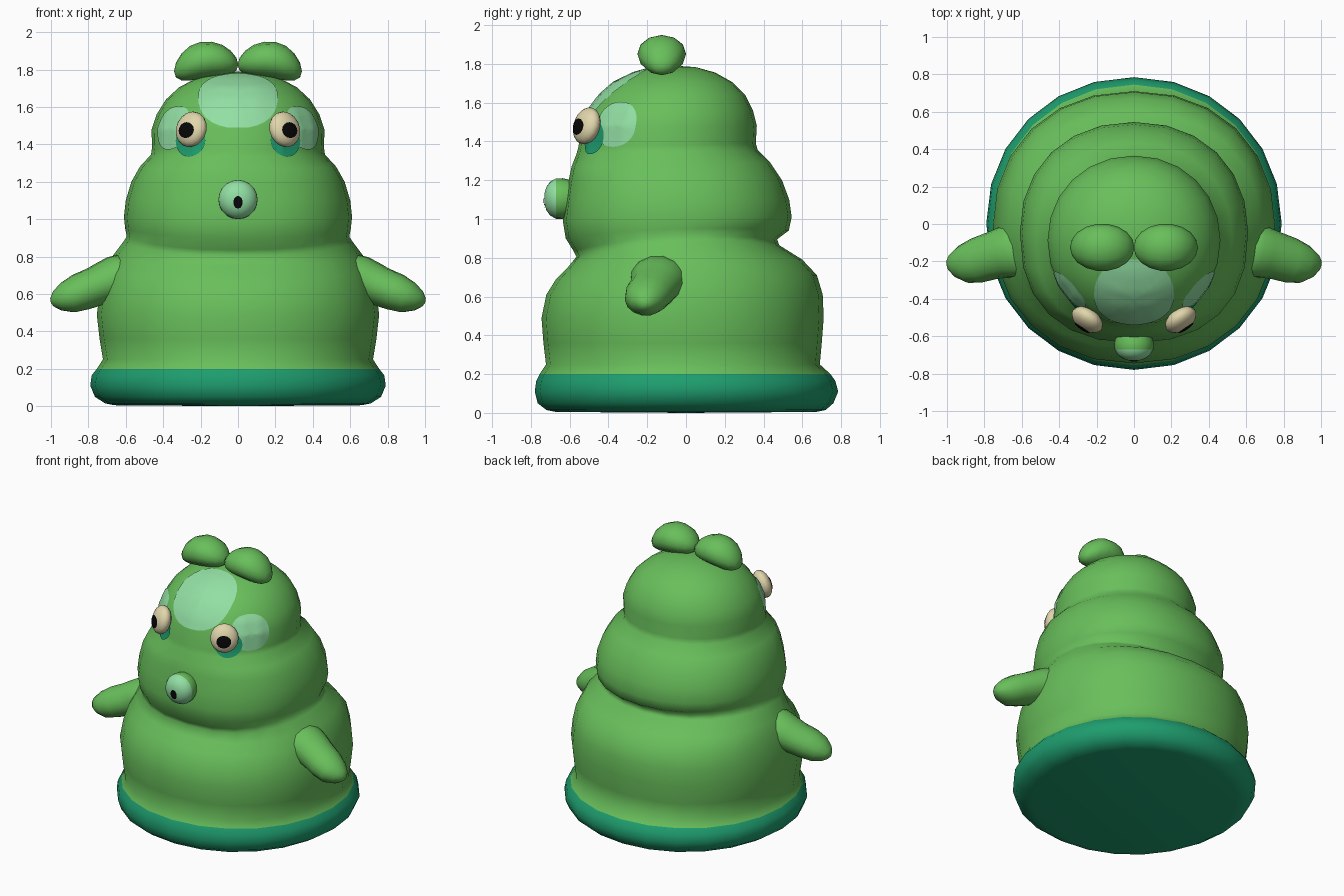
import bpy, math
from mathutils import Vector, Matrix
from mathutils.bvhtree import BVHTree

if "Cube" in bpy.data.objects:
    bpy.data.objects.remove(bpy.data.objects["Cube"])


def material(name, rgb):
    m = bpy.data.materials.new(name)
    m.diffuse_color = (*rgb, 1)
    m.use_nodes = True
    m.node_tree.nodes["Principled BSDF"].inputs["Base Color"].default_value = m.diffuse_color
    return m


GREEN = material("leaf green", (0.14, 0.52, 0.105))
TEAL = material("dark teal", (0.013, 0.34, 0.158))
MINT = material("pale mint", (0.29, 0.74, 0.37))
CREAM = material("cream", (0.75, 0.67, 0.41))
BLACK = material("black", (0.002, 0.002, 0.002))


def make(name, verts, faces, mats, rule=None):
    """Smooth mesh object; rule(face centre) gives the material index."""
    me = bpy.data.meshes.new(name)
    me.from_pydata([tuple(v) for v in verts], [], faces)
    for m in mats:
        me.materials.append(m)
    for p in me.polygons:
        p.use_smooth = True
        if rule:
            p.material_index = rule(p.center)
    ob = bpy.data.objects.new(name, me)
    bpy.context.collection.objects.link(ob)
    return ob


def loft(name, rings, start, end, mats, rule=None):
    """Skin equal-sized rings and close both ends with a pole."""
    n = len(rings[0])
    verts = [v for r in rings for v in r] + [start, end]
    a, b, last = len(verts) - 2, len(verts) - 1, (len(rings) - 1) * n
    faces = []
    for i in range(n):
        j = (i + 1) % n
        faces.append((a, j, i))
        faces.append((b, last + i, last + j))
        for k in range(len(rings) - 1):
            faces.append((k * n + i, k * n + j, (k + 1) * n + j, (k + 1) * n + i))
    return make(name, verts, faces, mats, rule)


def tree(ob):
    me = ob.data
    return BVHTree.FromPolygons([v.co.copy() for v in me.vertices],
                                [tuple(p.vertices) for p in me.polygons])


def sup(x, power):
    """Superellipse coordinate from a sine or cosine."""
    return math.copysign(abs(x) ** (2 / power), x)


def decal(name, bvh, centre, normal, a, b, mat, power=2.0, lift=0.006, rings=6, segs=28):
    """Thin rounded patch that hugs the surface below it."""
    c, n = Vector(centre), Vector(normal).normalized()
    u = Vector((0, 0, 1)).cross(n).normalized()
    v = n.cross(u)

    def drop(s, t):
        p = c + u * s + v * t
        hit = bvh.ray_cast(p + n * 0.5, -n)[0]
        return (hit or p) + n * lift

    verts = [drop(0, 0)]
    for k in range(1, rings + 1):
        for i in range(segs):
            t = 2 * math.pi * i / segs
            verts.append(drop(a * k / rings * sup(math.cos(t), power),
                              b * k / rings * sup(math.sin(t), power)))
    faces = []
    for i in range(segs):
        j = (i + 1) % segs
        faces.append((0, 1 + i, 1 + j))
        for k in range(rings - 1):
            p, q = 1 + k * segs, 1 + (k + 1) * segs
            faces.append((p + i, q + i, q + j, p + j))
    return make(name, verts, faces, [mat])


def sphere(segs, rows):
    """Unit sphere rings around the x axis."""
    out = []
    for k in range(1, rows):
        t = math.pi * k / rows
        out.append([Vector((-math.cos(t), math.sin(t) * math.cos(s), math.sin(t) * math.sin(s)))
                    for s in (2 * math.pi * i / segs for i in range(segs))])
    return out


# Body: stacked rolls as (height, front droop, half width, front y, back y)
PROFILE = [
    (0.005, 0.0, 0.66, -0.67, 0.67), (0.015, 0.0, 0.71, -0.72, 0.72),
    (0.05, 0.0, 0.765, -0.765, 0.76), (0.11, 0.0, 0.79, -0.78, 0.785),
    (0.165, 0.0, 0.782, -0.772, 0.77), (0.20, 0.0, 0.755, -0.755, 0.745),
    (0.25, 0.0, 0.722, -0.722, 0.69), (0.36, 0.0, 0.74, -0.735, 0.70),
    (0.49, 0.0, 0.755, -0.745, 0.71), (0.61, 0.0, 0.738, -0.72, 0.705),
    (0.70, 0.01, 0.715, -0.67, 0.675), (0.77, 0.02, 0.675, -0.61, 0.60),
    (0.835, 0.03, 0.615, -0.565, 0.48), (0.865, 0.03, 0.595, -0.58, 0.47),
    (0.92, 0.02, 0.603, -0.62, 0.53), (1.00, 0.01, 0.61, -0.635, 0.545),
    (1.10, 0.0, 0.60, -0.62, 0.532), (1.20, 0.0, 0.57, -0.605, 0.495),
    (1.28, 0.01, 0.525, -0.59, 0.435), (1.345, 0.01, 0.465, -0.565, 0.37),
    (1.38, 0.01, 0.46, -0.555, 0.36), (1.48, 0.0, 0.462, -0.54, 0.365),
    (1.56, 0.0, 0.435, -0.505, 0.345), (1.64, 0.0, 0.385, -0.445, 0.305),
    (1.705, 0.0, 0.315, -0.37, 0.24), (1.755, 0.0, 0.22, -0.265, 0.15),
    (1.783, 0.0, 0.11, -0.16, 0.05)]
SIDES = 24
body_rings = []
for z, droop, rx, yf, yb in PROFILE:
    yc, ry = (yf + yb) / 2, (yb - yf) / 2
    saddle = 0.045 * max(0, 1 - abs(z - 0.85) / 0.2)    # fold rises at the sides
    ring = []
    for i in range(SIDES):
        t = 2 * math.pi * i / SIDES
        c, s = math.cos(t), math.sin(t)
        # Cheeks of the middle roll are fuller at the front
        power = 2.35 if 0.8 < z < 1.3 and s < 0 else 2.15 if 0.2 < z < 1.3 else 2.06
        ring.append(Vector((rx * sup(c, power), yc + ry * sup(s, power),
                            z + droop * s + saddle * c * c)))
    body_rings.append(ring)
body = loft("body", body_rings, (0, 0, 0), (0, -0.055, 1.79), [GREEN, TEAL],
            lambda c: 1 if c.z < 0.2 else 0)
body_tree = tree(body)

# Forehead patch
decal("forehead_patch", body_tree, (0, -0.378, 1.65), (0, -0.65, 0.76), 0.214, 0.228, MINT, 2.25)

# Mouth: stubby rounded snout with a pale front
mouth_rings = [[Vector((r * math.cos(t), y, 1.105 + r * math.sin(t)))
                for t in (2 * math.pi * i / 20 for i in range(20))]
               for y, r in ((-0.54, 0.075), (-0.60, 0.097), (-0.635, 0.105), (-0.67, 0.104),
                            (-0.70, 0.088), (-0.72, 0.06), (-0.729, 0.03))]
mouth = loft("mouth", mouth_rings, (0, -0.53, 1.105), (0, -0.731, 1.105), [GREEN, MINT],
             lambda c: 1 if c.y < -0.67 else 0)
decal("mouth_opening", tree(mouth), (0, -0.7, 1.09), (0, -1, 0), 0.025, 0.034, BLACK,
      lift=0.004, rings=3, segs=12)

# Arm path as (x, y, z, radius)
ARM = [(0.56, -0.13, 0.70, 0.14), (0.64, -0.145, 0.685, 0.135), (0.70, -0.155, 0.665, 0.124),
       (0.76, -0.17, 0.64, 0.115), (0.84, -0.195, 0.61, 0.11), (0.91, -0.215, 0.58, 0.094),
       (0.965, -0.222, 0.562, 0.06), (0.99, -0.222, 0.555, 0.03)]

for side, s in (("right", 1), ("left", -1)):
    # Cheek patch and shade under the eye
    decal(f"{side}_cheek_patch", body_tree, (s * 0.375, -0.38, 1.49), (s * 0.8, -0.6, 0.05),
          0.13, 0.118, MINT, 2.2)
    decal(f"{side}_eye_shade", body_tree, (s * 0.266, -0.5, 1.42), (s * 0.45, -1, 0),
          0.092, 0.086, TEAL, lift=0.008)

    # Eye: flattened ball turned outward and up
    n = Vector((s * 0.55, -0.8, 0.27)).normalized()
    u = Vector((0, 0, 1)).cross(n).normalized()
    rot = Matrix((n, u, n.cross(u))).transposed()
    c = Vector((s * 0.25, -0.512, 1.48))

    def place(p):
        return c + rot @ Vector((p.x * 0.055, p.y * 0.093, p.z * 0.098))

    eye = loft(f"{side}_eye", [[place(p) for p in r] for r in sphere(16, 10)],
               place(Vector((-1, 0, 0))), place(Vector((1, 0, 0))), [CREAM])
    decal(f"{side}_pupil", tree(eye), (s * 0.275, -0.55, 1.475), (s * 0.25, -1, 0.1),
          0.046, 0.043, BLACK, lift=0.004, rings=4, segs=16)

    # Head tuft: drooping bean
    def bend(p):
        x = 0.17 + 0.172 * p.x
        drop = 1.7 * max(0, x - 0.15) ** 2 + 1.2 * max(0, 0.15 - x) ** 2
        return Vector((s * x, -0.125 + 0.127 * p.y,
                       1.853 + (0.097 + 0.02 * max(0, p.x)) * p.z - drop))

    loft(f"{side}_tuft", [[bend(p) for p in r[::s]] for r in sphere(12, 9)],
         bend(Vector((-1, 0, 0))), bend(Vector((1, 0, 0))), [GREEN])

    # Arm: tapered flipper growing out of the shoulder
    d = Vector((0.85, -0.22, -0.4)).normalized()
    au = Vector((0, 0, 1)).cross(d).normalized()
    av = d.cross(au)
    arm_rings = []
    for x, y, z, r in ARM:
        ring = []
        for i in range(14):
            t = 2 * math.pi * i / 14
            p = Vector((x, y, z)) + au * (r * 1.1 * math.cos(t)) + av * (r * 0.93 * math.sin(t))
            ring.append(Vector((s * p.x, p.y, p.z)))
        arm_rings.append(ring[::s])
    loft(f"{side}_arm", arm_rings, (s * 0.5, -0.12, 0.71), (s * 1.0, -0.222, 0.55), [GREEN])
